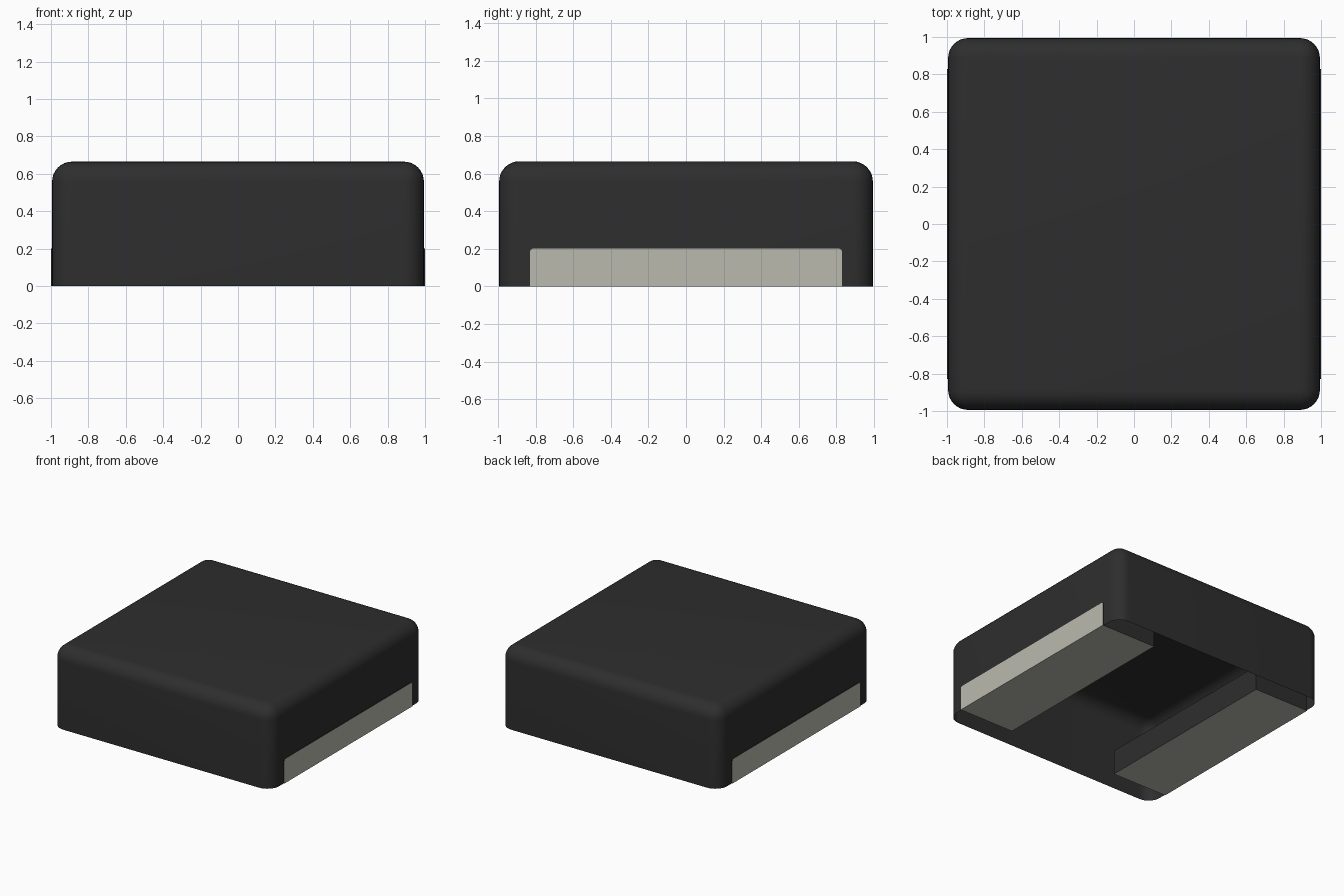
import bpy, bmesh
from mathutils import Matrix

cube = bpy.data.objects.get("Cube")
if cube:
    bpy.data.objects.remove(cube, do_unlink=True)

HEIGHT = 0.665       # overall height
HALF = 0.994         # half width of the cover
RAIL_IN, RAIL_OUT = 0.5, 1.0
RAIL_Y, RAIL_H = 0.83, 0.2


def material(name, rgb):
    mat = bpy.data.materials.new(name)
    mat.use_nodes = True
    mat.diffuse_color = (*rgb, 1)
    bsdf = mat.node_tree.nodes["Principled BSDF"]
    bsdf.inputs["Base Color"].default_value = (*rgb, 1)
    bsdf.inputs["Roughness"].default_value = 0.8
    return mat


def box(lo, hi):
    """A bmesh box between two corners."""
    bm = bmesh.new()
    size = [b - a for a, b in zip(lo, hi)]
    mid = [(a + b) / 2 for a, b in zip(lo, hi)]
    bmesh.ops.create_cube(bm, size=1, matrix=Matrix.Translation(mid) @ Matrix.Diagonal((*size, 1)))
    return bm


def finish(bm, name, mats):
    mesh = bpy.data.meshes.new(name)
    bm.to_mesh(mesh)
    bm.free()
    for m in mats:
        mesh.materials.append(m)
    obj = bpy.data.objects.new(name, mesh)
    bpy.context.collection.objects.link(obj)
    bpy.ops.object.select_all(action="DESELECT")
    obj.select_set(True)
    bpy.context.view_layer.objects.active = obj
    bpy.ops.object.shade_smooth_by_angle(angle=0.6)
    return obj


charcoal = material("charcoal", (0.027, 0.027, 0.027))
pale_grey = material("pale_grey", (0.49, 0.49, 0.43))

# Cover: thin hollow shell, rounded on its top and upright edges, open below
bm = box((-HALF, -HALF, 0), (HALF, HALF, HEIGHT))
edges = [e for e in bm.edges if max(v.co.z for v in e.verts) > 0.1]
bmesh.ops.bevel(bm, geom=edges, offset=0.107, segments=8, profile=0.5, affect="EDGES")
bm.normal_update()
bmesh.ops.delete(bm, geom=[f for f in bm.faces if f.normal.z < -0.9], context="FACES")
finish(bm, "cover", [charcoal])

# Rails: a block along each side, pale on the outer and lower faces
for name, side in (("left_rail", 1), ("right_rail", -1)):
    xs = sorted((side * RAIL_IN, side * RAIL_OUT))
    bm = box((xs[0], -RAIL_Y, 0), (xs[1], RAIL_Y, RAIL_H))
    top = [e for e in bm.edges
           if all(v.co.z > 0.1 for v in e.verts) and abs(e.verts[0].co.y - e.verts[1].co.y) < 0.01]
    bmesh.ops.bevel(bm, geom=top, offset=0.015, segments=2, profile=0.5, affect="EDGES")
    bm.normal_update()
    for f in bm.faces:
        f.material_index = int(f.normal.x * side > 0.9 or f.normal.z < -0.9)
    finish(bm, name, [charcoal, pale_grey])
